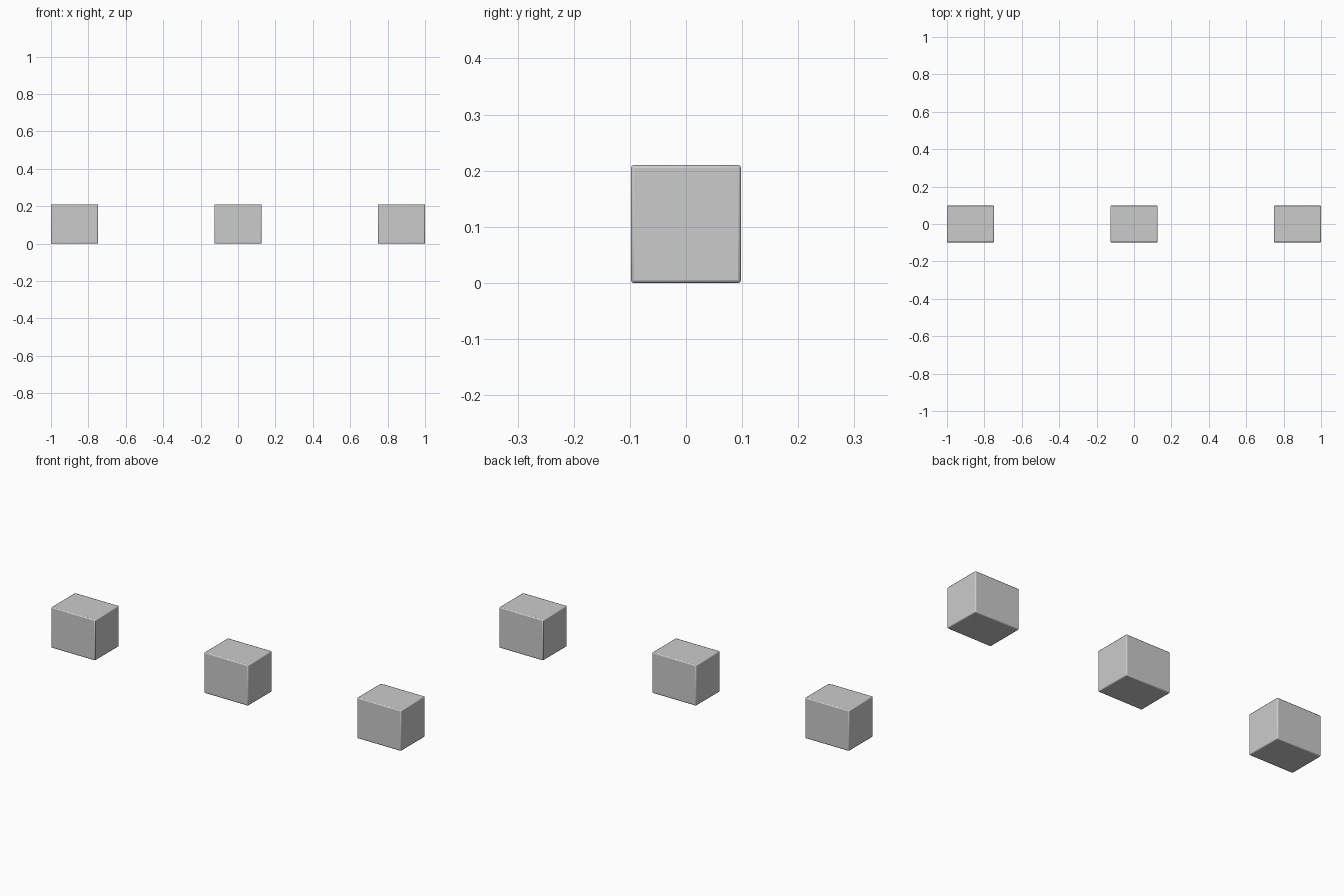
import bpy

if "Cube" in bpy.data.objects:
    bpy.data.objects.remove(bpy.data.objects["Cube"])

SIZE = (0.252, 0.196, 0.21)


def block(name, x):
    # Box resting on the ground with softly rounded edges
    bpy.ops.mesh.primitive_cube_add(size=1, location=(x, 0, SIZE[2] / 2))
    ob = bpy.context.object
    ob.name = name
    ob.scale = SIZE
    bpy.ops.object.transform_apply(location=False, rotation=False, scale=True)
    bevel = ob.modifiers.new("edge_rounding", 'BEVEL')
    bevel.width = 0.005
    bevel.segments = 2
    bpy.ops.object.shade_smooth_by_angle()
    return ob


# Row of three equal blocks
spacing = 1 - SIZE[0] / 2
for name, i in (("left_block", -1), ("middle_block", 0), ("right_block", 1)):
    block(name, i * spacing)
